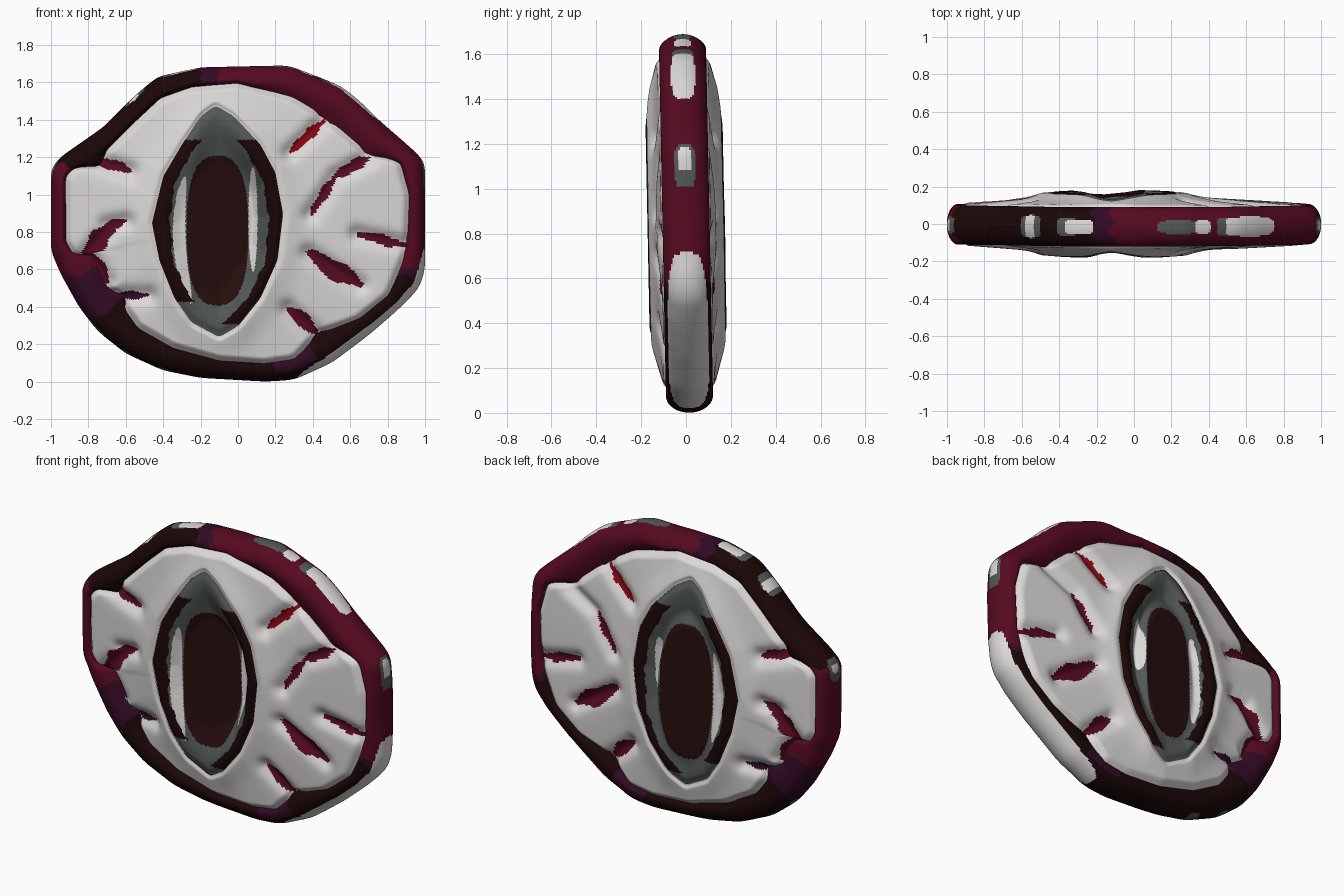
import bpy, bmesh, math
from mathutils import Vector

cube = bpy.data.objects.get("Cube")
if cube:
    bpy.data.objects.remove(cube, do_unlink=True)

STEPS = 480
CX, CZ = -0.1, 0.85          # centre of the pupil
LEAN = 0.02                  # slight forward lean of the whole disc
FRONT, BACK = -1, 1


def material(name, colour):
    m = bpy.data.materials.new(name)
    m.use_nodes = True
    m.diffuse_color = (*colour, 1)
    bsdf = m.node_tree.nodes["Principled BSDF"]
    bsdf.inputs["Base Color"].default_value = (*colour, 1)
    bsdf.inputs["Roughness"].default_value = 0.7
    return m


MATS = [material("white", (0.72, 0.69, 0.69)),
        material("maroon", (0.092, 0.003, 0.014)),
        material("dark brown", (0.011, 0.002, 0.002)),
        material("grey green", (0.085, 0.1, 0.095)),
        material("dark purple", (0.032, 0.003, 0.018)),
        material("red", (0.23, 0.002, 0.006)),
        material("pupil brown", (0.02, 0.004, 0.004))]
WHITE, MAROON, DARK, GREY, PURPLE, RED, PUPIL = range(7)


def radii(points, smooth):
    """Distance from the centre to a closed outline, for every angle step."""
    out = []
    rel = [Vector((x - CX, z - CZ)) for x, z in points]
    for j in range(STEPS):
        a = 2 * math.pi * j / STEPS
        d = Vector((math.cos(a), math.sin(a)))
        best = 0
        for p, q in zip(rel, rel[1:] + rel[:1]):
            e = q - p
            den = d.x * e.y - d.y * e.x
            if abs(den) < 1e-9:
                continue
            t = (p.x * e.y - p.y * e.x) / den
            s = (p.x * d.y - p.y * d.x) / den
            if t > 0 and -1e-6 <= s <= 1 + 1e-6:
                best = max(best, t)
        out.append(best)
    for _ in range(smooth):
        out = [(out[j - 1] + 2 * out[j] + out[(j + 1) % STEPS]) / 4 for j in range(STEPS)]
    return out


OUTER = radii([(-.2, 1.68), (.27, 1.69), (.4, 1.64), (.55, 1.58), (.65, 1.5), (.75, 1.4),
               (.9, 1.27), (1, 1.18), (1, .6), (.97, .5), (.85, .38), (.7, .25), (.5, .1),
               (.3, .01), (.15, 0), (-.2, .02), (-.4, .06), (-.6, .15), (-.75, .27),
               (-.85, .4), (-.95, .58), (-1, .7), (-1, 1.14), (-.95, 1.2), (-.72, 1.36),
               (-.55, 1.53), (-.43, 1.63)], 12)
INNER = radii([(0, 1.61), (.3, 1.53), (.48, 1.42), (.7, 1.23), (.76, 1.21), (.88, 1.18),
               (.93, 1), (.92, .72), (.89, .63), (.82, .46), (.66, .33), (.44, .25),
               (.31, .11), (.15, .085), (-.1, .1), (-.35, .17), (-.54, .28), (-.61, .38),
               (-.62, .44), (-.72, .5), (-.77, .62), (-.81, .69), (-.89, .67), (-.935, .75),
               (-.935, 1.1), (-.89, 1.15), (-.76, 1.16), (-.72, 1.24), (-.55, 1.41),
               (-.42, 1.53), (-.25, 1.59)], 3)
LENS = radii([(-.12, 1.48), (-.2, 1.42), (-.3, 1.27), (-.4, 1.1), (-.46, .85), (-.42, .65),
              (-.34, .45), (-.25, .32), (-.1, .24), (0, .3), (.12, .45), (.21, .65),
              (.24, .9), (.2, 1.12), (.12, 1.27), (-.02, 1.42)], 6)


def step01(a, b, v):
    t = min(1, max(0, (v - a) / (b - a)))
    return t * t * (3 - 2 * t)


def lip_height(j):
    """Height of the pupil lip, lower where it comes close to the rim."""
    return .138 + .034 * step01(.08, .28, INNER[j] - LENS[j])


def shell(name, rings, place, rule):
    """Polar sheet from inside to outside, made once for the front and once for the back."""
    for side, label in ((FRONT, "front"), (BACK, "back")):
        bm = bmesh.new()
        grid = []
        for i in range(rings + 1):
            row = []
            for j in range(STEPS):
                a = 2 * math.pi * j / STEPS
                r, depth = place(i / rings, j)
                x, z = CX + r * math.cos(a), r * math.sin(a)
                y = depth(x, z + CZ, side) if callable(depth) else depth
                row.append(bm.verts.new((x, side * y, z)))
            grid.append(row)
        for low, high in zip(grid, grid[1:]):
            for j in range(STEPS):
                k = (j + 1) % STEPS
                f = bm.faces.new((low[j], high[j], high[k], low[k])[::-side])
                f.smooth = True
                f.material_index = rule(f.calc_center_median() + Vector((0, 0, CZ)), j, side)
        bmesh.ops.remove_doubles(bm, verts=bm.verts, dist=1e-5)
        mesh = bpy.data.meshes.new(f"{name}_{label}")
        bm.to_mesh(mesh)
        bm.free()
        for m in MATS:
            mesh.materials.append(m)
        ob = bpy.data.objects.new(mesh.name, mesh)
        ob.location.z = CZ
        ob.rotation_euler.x = LEAN
        bpy.context.collection.objects.link(ob)


# Rim: rounded band with coloured arcs and side patches (angles in degrees)
ARCS = [(91, MAROON), (98, PURPLE), (160, DARK), (201, MAROON), (219, PURPLE),
        (345, DARK), (347, PURPLE), (361, MAROON)]
PATCHES = [(98, 109, .04, WHITE), (104, 112, .05, GREY),
           (122, 127, .06, WHITE), (119, 129, .06, GREY),
           (57, 62, .04, WHITE), (61, 75, .035, GREY),
           (33, 52, .052, WHITE), (46, 55, .05, GREY),
           (12, 17, .032, WHITE), (8, 18, .045, GREY),
           (161, 164, .03, WHITE), (159, 167, .045, GREY), (220, 224, .05, GREY),
           (232, 236, .05, GREY), (247, 252, .05, GREY), (297, 353, .09, WHITE)]


def rim_place(u, j):
    width = OUTER[j] - INNER[j]
    k = min(.09, .9 * width)
    if u < .4:                                   # shelf running under the white
        t = u / .4
        return OUTER[j] - (width + .02) * (1 - t) - k * t, .07 + .035 * math.sin(t * math.pi / 2)
    t = (u - .4) / .6 * math.pi / 2              # rounded outer edge
    return OUTER[j] - k * (1 - math.sin(t)), .105 * math.cos(t)


def rim_rule(c, j, side):
    a = 360 * (j + .5) / STEPS
    inset = OUTER[j] - math.hypot(c.x - CX, c.z - CZ)
    for lo, hi, half, mat in PATCHES:
        if inset < .06 and ((2 * a - lo - hi) / (hi - lo)) ** 4 + (c.y / half) ** 4 < 1:
            return mat
    if 291 < a < 306 and inset > .05:
        return PURPLE
    wob = a + 1.5 * math.sin(c.y * 60) + 12 * abs(c.y) - 1
    return next(m for end, m in ARCS if wob < end or end == 361)


shell("rim", 28, rim_place, rim_rule)

# White: domed sheet with carved, coloured veins; the back lacks the last one
VEINS = [(.28, 1.23, .46, 1.4, .026, RED), (.39, .9, .52, 1.1, .025, MAROON),
         (.64, .79, .9, .73, .026, MAROON),
         (.38, .69, .65, .52, .05, MAROON), (.27, .39, .41, .27, .04, MAROON),
         (-.58, 1.13, -.76, 1.19, .03, MAROON), (-.6, .86, -.7, .84, .024, MAROON),
         (-.66, .85, -.82, .68, .05, MAROON), (-.7, .54, -.79, .68, .045, MAROON),
         (-.48, .465, -.7, .46, .022, PURPLE), (.52, 1.1, .7, 1.2, .032, MAROON)]


def vein_distance(v, x, z):
    """Distance to a vein and its half width, narrowing at both ends."""
    p, q, c = Vector(v[:2]), Vector(v[2:4]), Vector((x, z))
    e = q - p
    t = min(1, max(0, (c - p).dot(e) / e.length_squared))
    ragged = 1 + .2 * math.sin(45 * x + 30 * z)
    return (c - p - e * t).length, v[4] * ragged * (.35 + .65 * math.sin(math.pi * t))


def white_place(u, j):
    span = INNER[j] - LENS[j]
    inside, outside = u * span, (1 - u) * span

    def depth(x, z, side):
        slope = .65 * (1 - u) + .35 * math.exp(-(inside / .1) ** 2)
        y = .108 + (lip_height(j) - .108) * slope
        y -= .035 * (1 - step01(0, .05, outside))
        y -= .012 * (1 - step01(0, .03, inside))
        carve = max(math.exp(-(vein_distance(v, x, z)[0] / .045) ** 2) for v in VEINS)
        return max(y - .035 * carve, .066)
    return LENS[j] + inside, depth


def white_rule(c, j, side):
    for v in VEINS if side == FRONT else VEINS[:-1]:
        dist, half = vein_distance(v, c.x, c.z)
        if dist < half:
            return v[5]
    return WHITE


shell("eye_white", 46, white_place, white_rule)


# Pupil: raised lip around a slit, sunken and tilted in front, bulging at the back
def pupil_place(u, j):
    top = lip_height(j)

    def depth(x, z, side):
        if side == FRONT:
            floor = .09 - .27 * (min(.07, max(-.25, x)) + .11)
        else:
            e = ((x + .11) / .2) ** 2 + ((z - .81) / .45) ** 2
            floor = .115 + (.042 + .1 * (x + .11)) * (1 - step01(.7, 1.15, e))
        return floor + (top - floor) * step01(.52, .9, u) - .015 * step01(.92, 1, u)
    return u * LENS[j], depth


def oval(c, x, z, rx, rz, px=2, pz=2):
    return abs((c.x - x) / rx) ** px + abs((c.z - z) / rz) ** pz < 1


def pupil_rule(c, j, side):
    wob = .006 * math.sin(c.z * 31) + .004 * math.sin(c.z * 73)
    low = .43 if c.x < CX else .31
    if low < c.z < 1.29 + wob and not oval(c, CX, .84, .26 + wob, .54, 1, 2.5):
        return DARK
    if oval(c, -.11, .81, .165, .4, 2.6, 2.6):
        return PUPIL
    left = -.315 + .4 * (c.z - .82) ** 2
    if side == FRONT:
        glint = oval(c, left, .76, .034, .34) or oval(c, .08, .87, .024, .28)
    else:
        glint = oval(c, left, .82, .034, .27) or oval(c, .085, .92, .03, .16)
    return WHITE if glint else GREY


shell("pupil", 64, pupil_place, pupil_rule)
